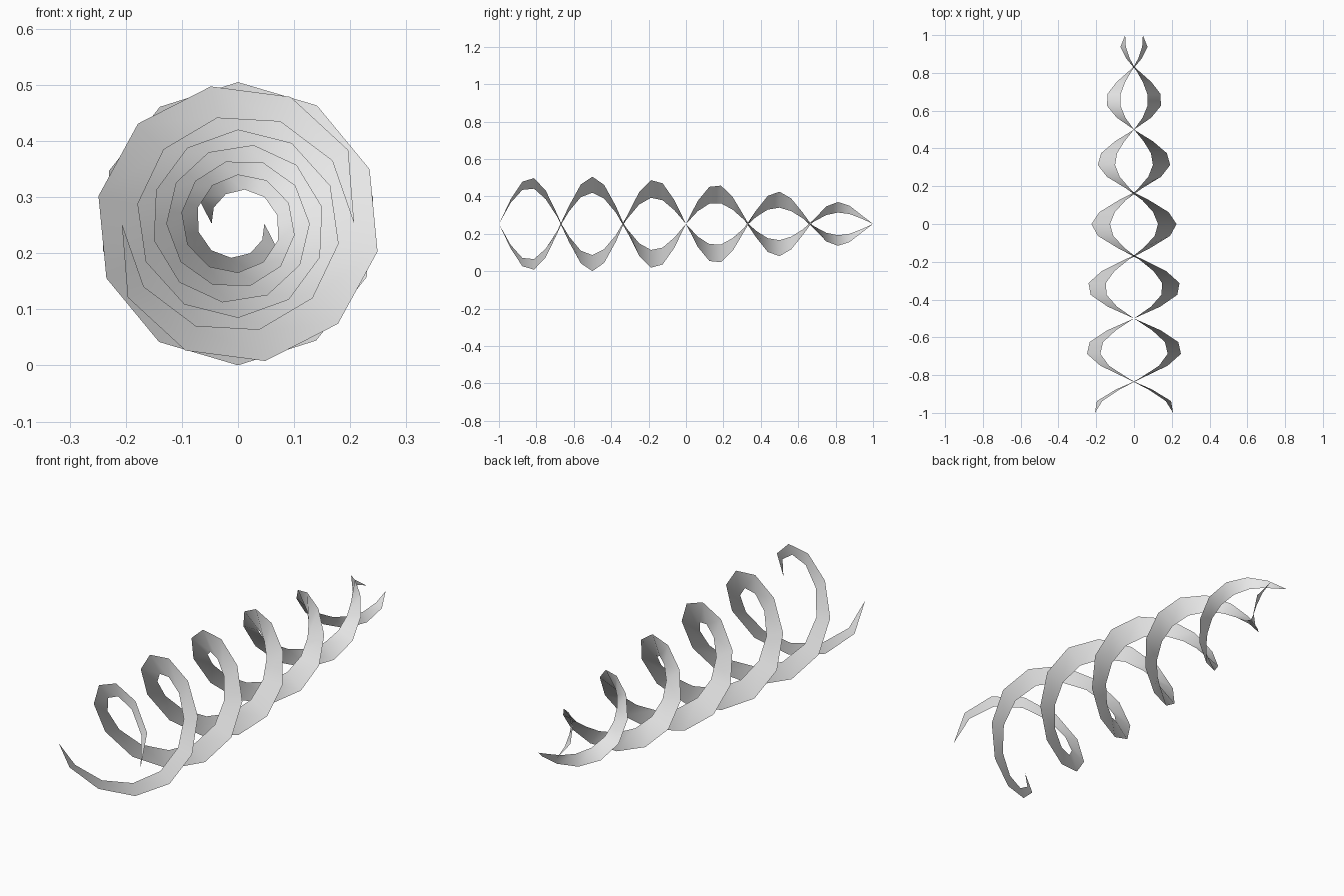
import bpy, bmesh
from math import sin, cos, pi, sqrt

STEPS, TURNS = 32, 3
LENGTH, AXIS_Z = 2.0, 0.2525
INNER_START, INNER_END, MAX_WIDTH = 0.207, 0.047, 0.0985

cube = bpy.data.objects.get("Cube")
if cube:
    bpy.data.objects.remove(cube, do_unlink=True)

# Single plain colour
grey = bpy.data.materials.new("light grey")
grey.use_nodes = True
colour = (0.8, 0.8, 0.8, 1)
grey.diffuse_color = colour
grey.node_tree.nodes["Principled BSDF"].inputs["Base Color"].default_value = colour


def spiral_ribbon(name, phase):
    """Radial ribbon wound along y, tapering to a point at both ends."""
    bm = bmesh.new()
    rungs = []
    for i in range(STEPS + 1):
        t = i / STEPS
        angle = phase + t * TURNS * 2 * pi
        inner = INNER_START + (INNER_END - INNER_START) * t
        outer = inner + MAX_WIDTH * 2 * sqrt(t * (1 - t))
        rungs.append([bm.verts.new((r * cos(angle), (t - 0.5) * LENGTH, AXIS_Z + r * sin(angle)))
                      for r in (inner, outer)])
    for a, b in zip(rungs, rungs[1:]):
        bm.faces.new((a[0], a[1], b[1], b[0]))
    # Close the pointed tips
    bmesh.ops.remove_doubles(bm, verts=bm.verts, dist=0.0001)
    for face in bm.faces:
        face.smooth = True
    mesh = bpy.data.meshes.new(name)
    bm.to_mesh(mesh)
    bm.free()
    mesh.materials.append(grey)
    obj = bpy.data.objects.new(name, mesh)
    bpy.context.collection.objects.link(obj)
    return obj


# Two strands, half a turn apart
spiral_ribbon("left_spiral_ribbon", 0)
spiral_ribbon("right_spiral_ribbon", pi)
